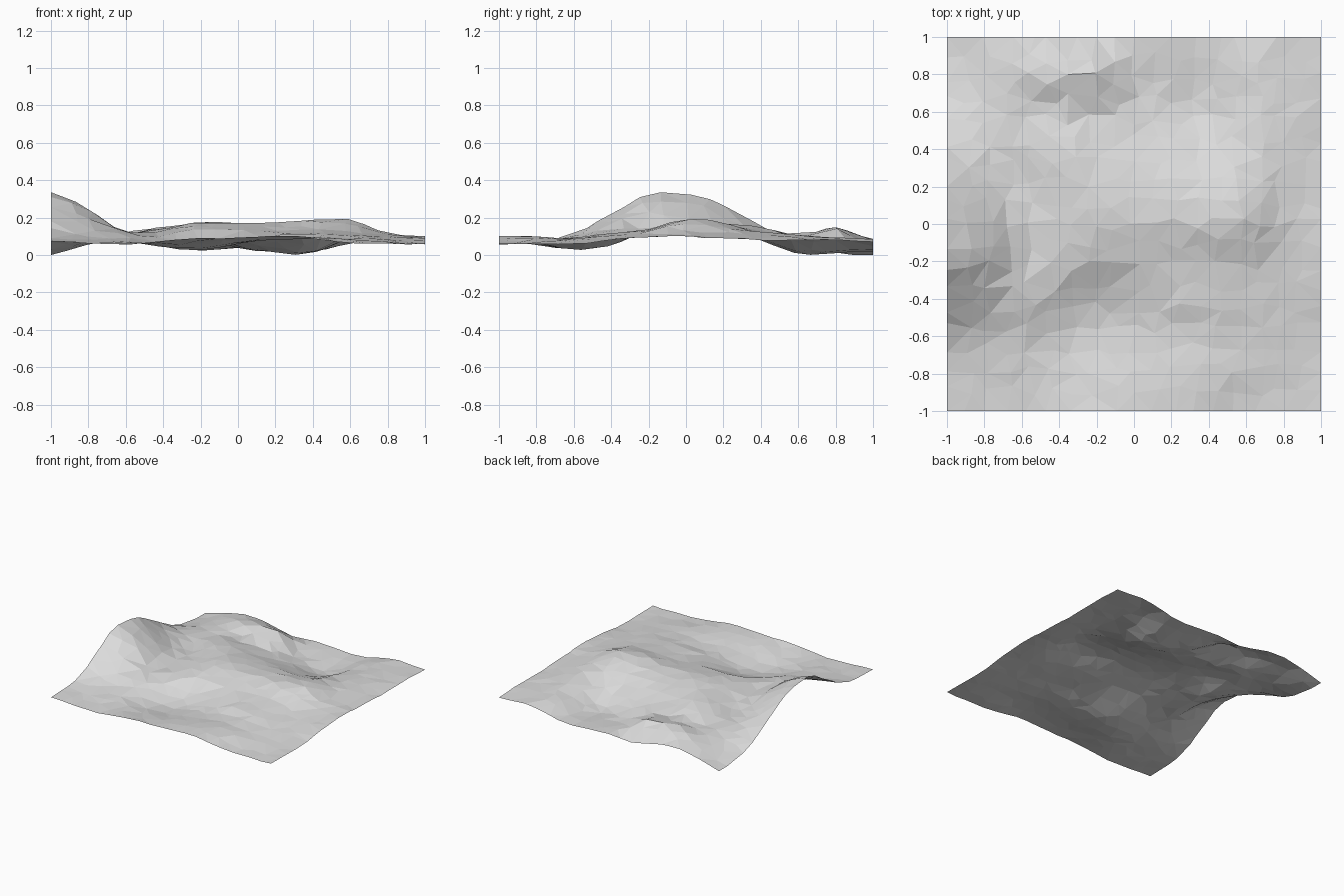
import bpy, bmesh, math, random

if "Cube" in bpy.data.objects:
    bpy.data.objects.remove(bpy.data.objects["Cube"])

random.seed(4)

# Heights in hundredths: rows run back (y=1) to front (y=-1), columns left to right
HEIGHTS = [
    [0, 6, 9, 7, 2.5, 4, 3, 2, 6.5, 8.5, 7],
    [1, 7, 12, 15, 14, 4, 2, 1.5, 9, 9, 8],
    [6, 9, 10, 10, 9, 6, 2, 1.5, 10, 10, 8],
    [15.5, 11, 11, 15.5, 13, 11, 9.5, 8, 13, 11, 8],
    [27, 16, 10, 15, 17, 16, 16, 16, 17, 11, 9],
    [33, 23, 12, 14, 17, 17, 17, 19, 19, 11.5, 10],
    [33, 24, 12, 13, 13.5, 13.5, 13, 13.5, 13, 10, 10],
    [22, 17, 12.5, 8, 5, 9, 11, 12, 11, 9, 8],
    [11.5, 9, 8, 4, 2.5, 6, 8, 9, 9, 8, 6],
    [8, 7, 7, 6, 6, 8, 10, 10, 8, 7, 6],
    [7, 6.5, 6, 7.5, 9, 9.5, 10.5, 9, 6, 6, 6],
]


def spline(values, t):
    """Smooth curve through evenly spaced values, t in 0..len-1."""
    last = len(values) - 1
    i = min(max(int(math.floor(t)), 0), last - 1)
    f = t - i
    a, b, c, d = (values[min(max(i + k, 0), last)] for k in (-1, 0, 1, 2))
    return b + 0.5 * f * (c - a + f * (2*a - 5*b + 4*c - d + f * (3*(b - c) + d - a)))


def height(x, y):
    column = [spline(row, (x + 1) * 5) for row in HEIGHTS]
    return spline(column, (1 - y) * 5) / 100


# Ground colour
grey = bpy.data.materials.new("light_grey_rock")
grey.diffuse_color = (0.72, 0.72, 0.72, 1)
grey.use_nodes = True
grey.node_tree.nodes["Principled BSDF"].inputs["Base Color"].default_value = grey.diffuse_color

# Irregular flat-faced sheet with straight outer edges
CELLS = 18
bm = bmesh.new()
bmesh.ops.create_grid(bm, x_segments=CELLS, y_segments=CELLS, size=1)
wobble = 0.3 * 2 / CELLS
for v in bm.verts:
    if abs(v.co.x) < 0.999:
        v.co.x += random.uniform(-wobble, wobble)
    if abs(v.co.y) < 0.999:
        v.co.y += random.uniform(-wobble, wobble)

# Lift into hills, hollows and ridges
for v in bm.verts:
    v.co.z = height(v.co.x, v.co.y) + random.uniform(-0.004, 0.004)
low = min(v.co.z for v in bm.verts)
for v in bm.verts:
    v.co.z -= low
bmesh.ops.triangulate(bm, faces=bm.faces[:], quad_method='SHORT_EDGE')
bmesh.ops.recalc_face_normals(bm, faces=bm.faces[:])
if sum(f.normal.z for f in bm.faces) < 0:
    bmesh.ops.reverse_faces(bm, faces=bm.faces[:])

mesh = bpy.data.meshes.new("terrain")
bm.to_mesh(mesh)
bm.free()
mesh.materials.append(grey)
terrain = bpy.data.objects.new("terrain", mesh)
bpy.context.collection.objects.link(terrain)
